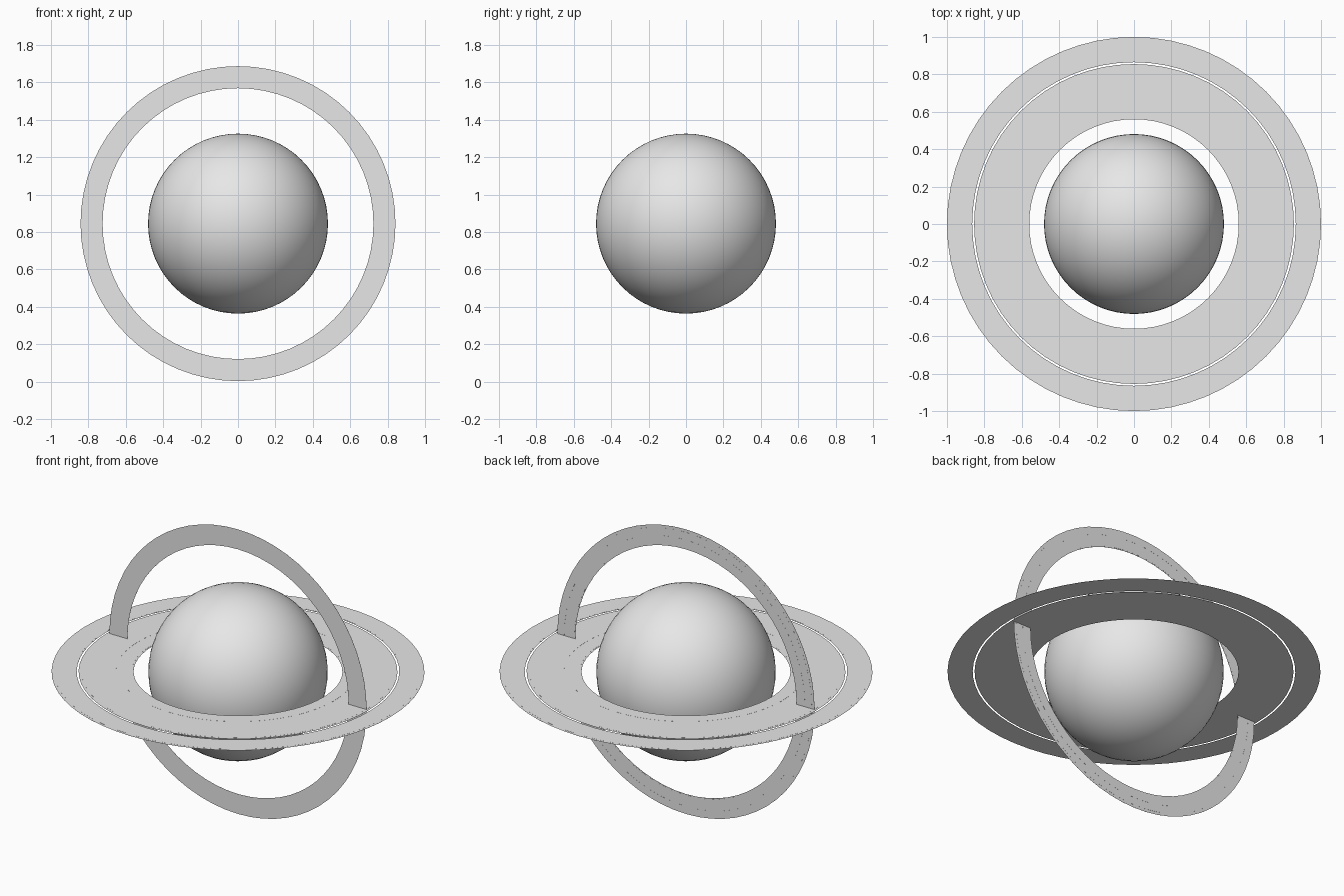
import bpy, bmesh, math
from mathutils import Matrix, Vector

cube = bpy.data.objects.get("Cube")
if cube:
    bpy.data.objects.remove(cube, do_unlink=True)

CENTRE = Vector((0, 0, 0.845))
SEGMENTS = 64
BASE, STEP = 0.0004, 0.0008   # paper-thin ring heights

grey = bpy.data.materials.new("light grey")
grey.use_nodes = True
colour = (0.8, 0.8, 0.8, 1)
grey.diffuse_color = colour
grey.node_tree.nodes["Principled BSDF"].inputs["Base Color"].default_value = colour


def add_object(name, bm):
    mesh = bpy.data.meshes.new(name)
    bm.to_mesh(mesh)
    bm.free()
    mesh.materials.append(grey)
    obj = bpy.data.objects.new(name, mesh)
    obj.location = CENTRE
    bpy.context.collection.objects.link(obj)
    return obj


def ring(name, radii, tilt=0):
    """Spin a flat-bottomed profile whose top alternates between low and raised bands."""
    profile = [(radii[0], 0)]
    for i, (inner, outer) in enumerate(zip(radii, radii[1:])):
        height = STEP if i % 2 else BASE
        profile += [(inner, height), (outer, height)]
    profile.append((radii[-1], 0))

    bm = bmesh.new()
    loops = []
    for s in range(SEGMENTS):
        a = 2 * math.pi * s / SEGMENTS
        loops.append([bm.verts.new((r * math.cos(a), r * math.sin(a), z)) for r, z in profile])
    count = len(profile)
    for s in range(SEGMENTS):
        here, there = loops[s], loops[(s + 1) % SEGMENTS]
        for k in range(count):
            n = (k + 1) % count
            bm.faces.new((here[k], here[n], there[n], there[k]))
    bmesh.ops.recalc_face_normals(bm, faces=bm.faces)
    bm.transform(Matrix.Rotation(tilt, 4, "X"))
    return add_object(name, bm)


# Planet
bm = bmesh.new()
bmesh.ops.create_uvsphere(bm, u_segments=SEGMENTS, v_segments=32, radius=0.481)
for face in bm.faces:
    face.smooth = True
add_object("planet", bm)

# Level rings, split by a narrow gap
ring("inner_level_ring", [0.56, 0.57, 0.635, 0.655, 0.84, 0.855])
ring("outer_level_ring", [0.865, 0.872, 0.985, 1.0])

# Upright ring, banded side facing the back
ring("upright_ring", [0.724, 0.73, 0.78, 0.797, 0.825, 0.842], tilt=-math.pi / 2)
